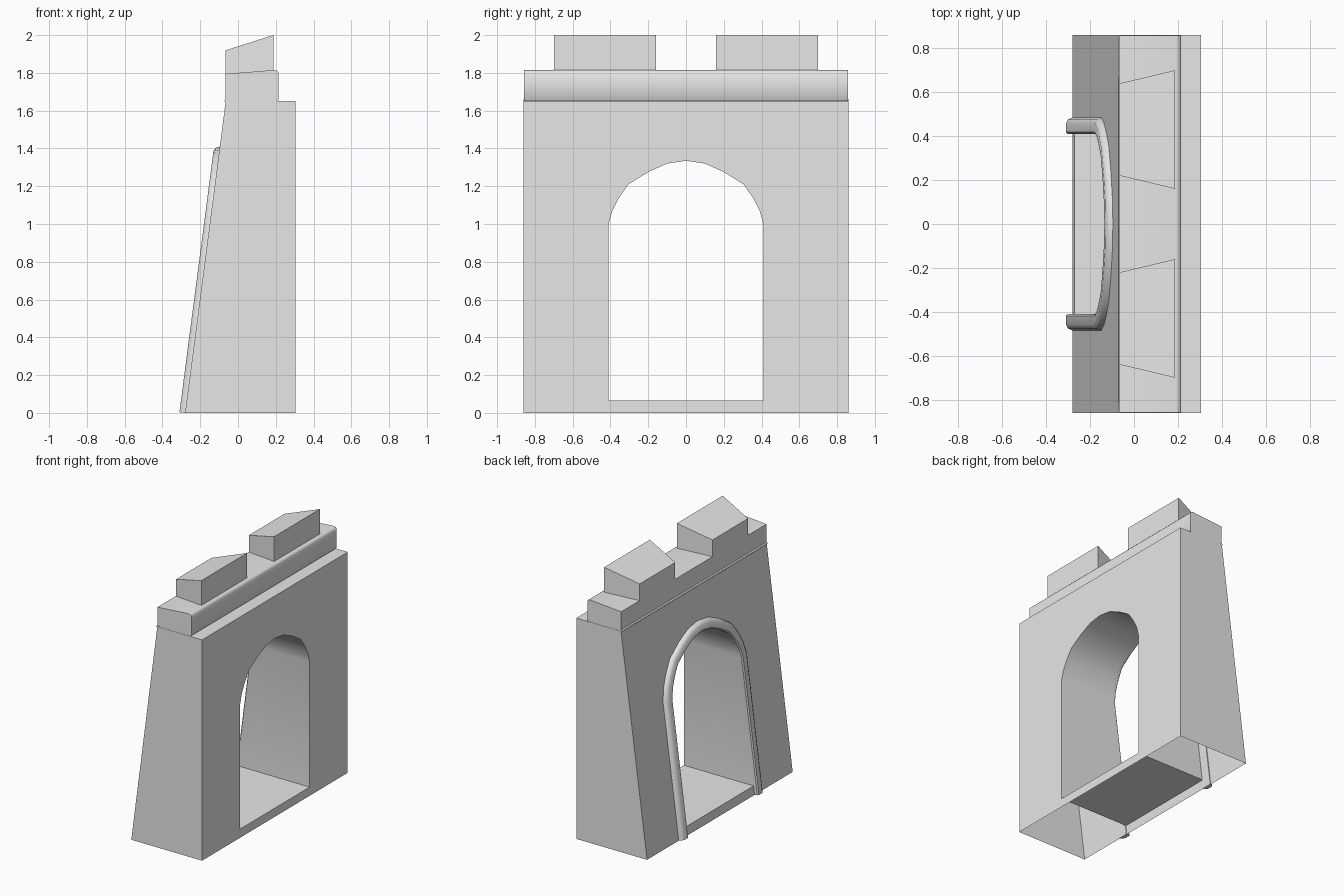
import bpy, bmesh, math
from mathutils import Vector

if "Cube" in bpy.data.objects:
    bpy.data.objects.remove(bpy.data.objects["Cube"])

stone = bpy.data.materials.new("grey stone")
stone.diffuse_color = (0.8, 0.8, 0.8, 1)
stone.use_nodes = True
stone.node_tree.nodes["Principled BSDF"].inputs["Base Color"].default_value = stone.diffuse_color

HALF = 0.86                    # half length of the wall
ARCH_HALF = [(0.41, 1.0), (0.39, 1.07), (0.36, 1.13), (0.305, 1.21),
             (0.2, 1.275), (0.1, 1.32)]
ARCH = ARCH_HALF + [(0, 1.335)] + [(-y, z) for y, z in reversed(ARCH_HALF)]


def slope_x(z):
    """x of the leaning wall face at height z"""
    return -0.28 + 0.215 * z / 1.65


def make(name, bm, smooth=None):
    bmesh.ops.recalc_face_normals(bm, faces=bm.faces)
    me = bpy.data.meshes.new(name)
    bm.to_mesh(me)
    bm.free()
    ob = bpy.data.objects.new(name, me)
    bpy.context.collection.objects.link(ob)
    me.materials.append(stone)
    if smooth:
        bpy.ops.object.select_all(action='DESELECT')
        ob.select_set(True)
        bpy.context.view_layer.objects.active = ob
        bpy.ops.object.shade_smooth_by_angle(angle=math.radians(smooth))
    return ob


def loft(rings, caps=True):
    """skin matching closed rings of points"""
    bm = bmesh.new()
    vs = [[bm.verts.new(p) for p in r] for r in rings]
    n = len(vs[0])
    for a, b in zip(vs, vs[1:]):
        for i in range(n):
            bm.faces.new((a[i], a[(i + 1) % n], b[(i + 1) % n], b[i]))
    if caps:
        bm.faces.new(vs[0])
        bm.faces.new(vs[-1])
    return bm


def along_y(profile, half):
    return loft([[(x, y, z) for x, z in profile] for y in (-half, half)])


# leaning wall, cut by an arched passage and left open underneath
wall = make("wall", along_y([(-0.28, 0), (0.305, 0), (0.305, 1.65), (-0.065, 1.65)], HALF))
opening = [(0.41, 0.065)] + ARCH + [(-0.41, 0.065)]
cutter = make("passage_cutter", loft([[(x, y, z) for y, z in opening] for x in (-0.6, 0.6)]))
cut = wall.modifiers.new("passage", 'BOOLEAN')
cut.object = cutter
cut.solver = 'EXACT'
bpy.context.view_layer.update()
cut_mesh = bpy.data.meshes.new_from_object(
    wall.evaluated_get(bpy.context.evaluated_depsgraph_get()))
wall.modifiers.clear()
bpy.data.objects.remove(cutter)
bm = bmesh.new()
bm.from_mesh(cut_mesh)
base = [f for f in bm.faces if all(v.co.z < 0.001 for v in f.verts)]
bmesh.ops.delete(bm, geom=base, context='FACES')
bm.to_mesh(wall.data)
bm.free()
bpy.context.view_layer.objects.active = wall
wall.select_set(True)
bpy.ops.object.shade_smooth_by_angle(angle=math.radians(32))

# rounded moulding around the arch on the leaning face
SECTION = [(0, -0.005), (0, 0.022), (0.008, 0.03), (0.048, 0.03),
           (0.066, 0.02), (0.075, 0), (0.075, -0.005)]
path = [Vector(p) for p in [(0.41, 0)] + ARCH + [(-0.41, 0)]]
rings = []
for i, p in enumerate(path):
    t = (path[min(i + 1, len(path) - 1)] - path[max(i - 1, 0)]).normalized()
    out = Vector((t.y, -t.x))
    ring = []
    for o, h in SECTION:
        q = p + out * o
        ring.append((slope_x(q.y) - h, q.x, max(q.y, 0) + max(h, 0) * 0.13))
    rings.append(ring)
make("arch_moulding", loft(rings), 40)

# thin cord where the wall meets the parapet
cord = [(-0.063 + 0.009 * math.cos(a * math.pi / 4), 1.652 + 0.009 * math.sin(a * math.pi / 4))
        for a in range(8)]
make("cord", along_y(cord, HALF), 50)

# parapet with softened back edges
make("parapet", along_y([(-0.065, 1.65), (0.208, 1.65), (0.215, 1.658), (0.215, 1.798),
                         (0.208, 1.81), (0.19, 1.815), (-0.065, 1.795)], 0.858), 50)

# pair of wedge-shaped battlements with sloping tops
for side, label in ((1, "back"), (-1, "front")):
    low, high = [], []
    for x, y, z in [(-0.065, 0.22, 1.92), (0.187, 0.16, 2.0),
                    (0.187, 0.70, 2.0), (-0.065, 0.64, 1.92)]:
        low.append((x, side * y, 1.78))
        high.append((x, side * y, z))
    make(label + "_battlement", loft([low, high]))
